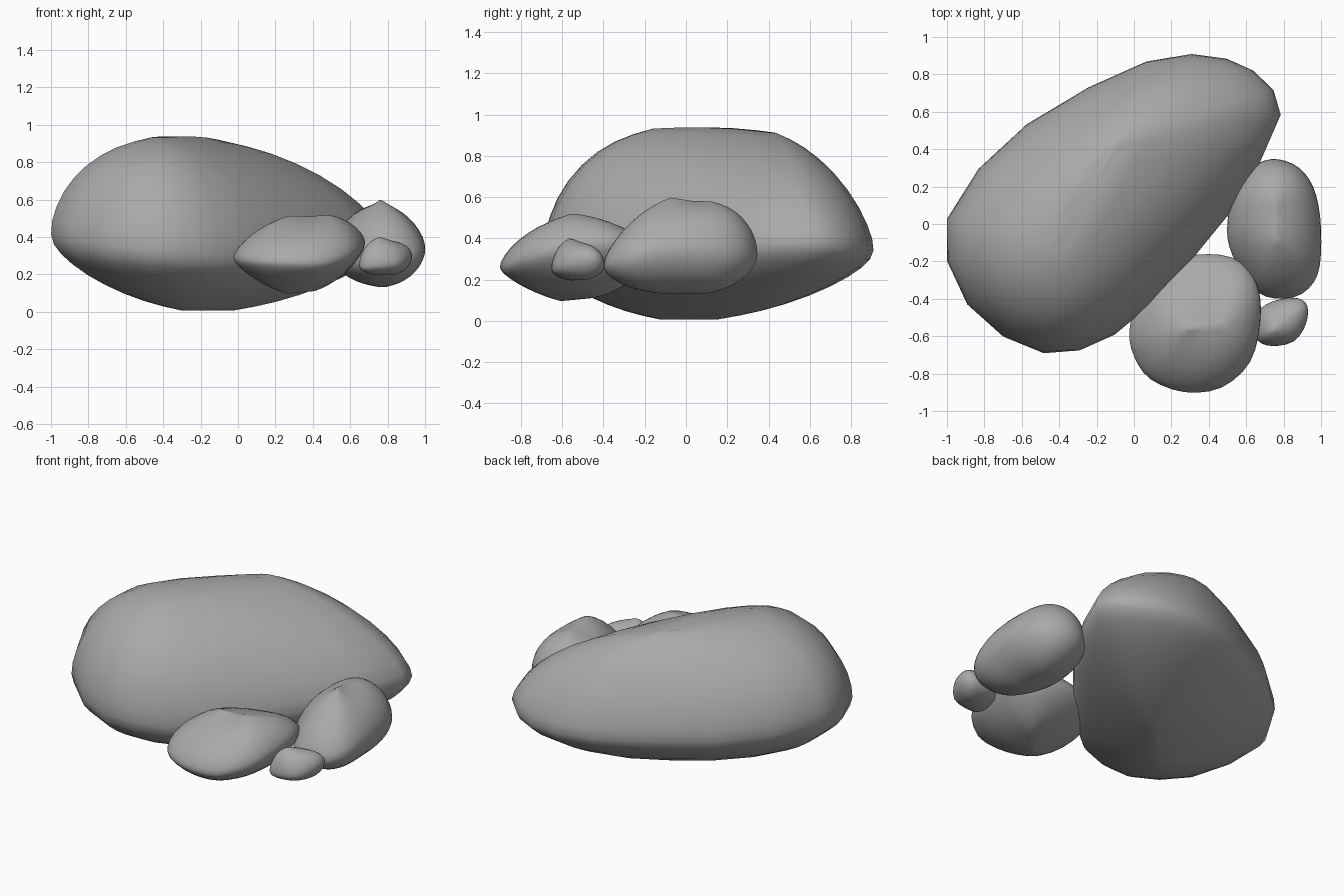
import bpy, bmesh, math
from mathutils import Vector

cube = bpy.data.objects.get("Cube")
if cube:
    bpy.data.objects.remove(cube)

stone = bpy.data.materials.new("stone_grey")
stone.use_nodes = True
GREY = (0.4, 0.4, 0.4, 1)
stone.diffuse_color = GREY
stone.node_tree.nodes["Principled BSDF"].inputs["Base Color"].default_value = GREY


def smooth_loop(points, steps):
    """Closed Catmull-Rom curve through the points."""
    pts = [Vector(p) for p in points]
    n, out = len(pts), []
    for i in range(n):
        a, b, c, d = (pts[(i + k) % n] for k in (-1, 0, 1, 2))
        for s in range(steps):
            t = s / steps
            out.append(0.5 * (2 * b + (c - a) * t + (2 * a - 5 * b + 4 * c - d) * t * t
                              + (3 * b - a - 3 * c + d) * t ** 3))
    return out


def ridge_targets(ridge, loop):
    """For each rim point: the ridge point it rises to and the curve power there."""
    a, b = Vector(ridge["start"]), Vector(ridge["end"])
    axis = (b - a).xy
    spans = [q.xy.dot(axis) for q in loop]
    lo, hi = min(spans), max(spans)
    p0, p1 = ridge["power"]
    out = []
    for s in spans:
        t = (s - lo) / (hi - lo)
        t = t * t * (3 - 2 * t)
        q = a.lerp(b, t)
        q.z += 4 * ridge.get("bulge", 0) * t * (1 - t)
        out.append((q, p0 + (p1 - p0) * t))
    return out


def make_rock(name, rim, steps, rows, top, bottom):
    """Rounded stone: a rim swept up to a top ridge and down to a base ridge."""
    loop = smooth_loop(rim, steps)
    up, down = ridge_targets(top, loop), ridge_targets(bottom, loop)
    rings = []
    for k in range(-rows, rows + 1):
        ang = abs(k) / rows * math.radians(84)
        ring = []
        for p, (q, power) in zip(loop, up if k > 0 else down):
            r, h = math.cos(ang) ** (2 / power), math.sin(ang) ** (2 / power)
            xy = q.xy.lerp(p.xy, r)
            ring.append(Vector((xy.x, xy.y, p.z + (q.z - p.z) * h)))
        rings.append(ring)
    # Soften the rim by averaging each profile
    for _ in range(2):
        inner = [[0.5 * v + 0.25 * (u + w) for u, v, w in zip(*trio)]
                 for trio in zip(rings, rings[1:], rings[2:])]
        rings = [rings[0]] + inner + [rings[-1]]

    bm = bmesh.new()
    rings = [[bm.verts.new(v) for v in ring] for ring in rings]
    n = len(loop)
    for low, high in zip(rings, rings[1:]):
        for i in range(n):
            j = (i + 1) % n
            bm.faces.new((low[i], low[j], high[j], high[i]))
    caps = [bm.faces.new(rings[0]), bm.faces.new(rings[-1])]
    bmesh.ops.poke(bm, faces=caps)
    bmesh.ops.recalc_face_normals(bm, faces=bm.faces)
    for f in bm.faces:
        f.smooth = True
    mesh = bpy.data.meshes.new(name)
    bm.to_mesh(mesh)
    bm.free()
    mesh.materials.append(stone)
    obj = bpy.data.objects.new(name, mesh)
    bpy.context.collection.objects.link(obj)


# Large boulder, steep at the front right and sloping down to the back left
make_rock("large_boulder", [
    (-1.01, .03, .4), (-.84, .3, .38), (-.58, .54, .36), (-.245, .74, .35),
    (.07, .88, .34), (.315, .92, .33), (.505, .895, .33), (.65, .83, .34),
    (.76, .725, .36), (.8, .59, .37), (.68, .315, .36), (.51, .04, .33),
    (.305, -.21, .3), (.105, -.43, .28), (-.1, -.6, .28), (-.29, -.685, .3),
    (-.485, -.7, .31), (-.705, -.61, .33), (-.9, -.435, .36), (-1.01, -.2, .4)],
    1, 9,
    dict(start=(-.41, -.1, .935), end=(-.12, .41, .915), power=(1.97, 1.55), bulge=.015),
    dict(start=(-.27, -.1, .005), end=(-.06, .12, .005), power=(1.5, 1.48)))

# Flat round stone at the front
make_rock("front_stone", [
    (-.03, -.57, .29), (.025, -.36, .29), (.2, -.195, .3), (.4, -.155, .31),
    (.57, -.195, .34), (.665, -.33, .37), (.68, -.52, .36), (.625, -.74, .31),
    (.47, -.88, .26), (.27, -.905, .26), (.085, -.835, .27), (-.005, -.71, .28)],
    3, 9,
    dict(start=(.29, -.56, .515), end=(.47, -.55, .52), power=(1.45, 1.7), bulge=-.01),
    dict(start=(.27, -.6, .095), end=(.4, -.46, .11), power=(1.35, 1.5)))

# Upright oval stone on the left side
make_rock("side_stone", [
    (.73, .35, .32), (.85, .325, .32), (.94, .24, .33), (.99, .1, .34),
    (1.005, -.1, .34), (.985, -.275, .31), (.905, -.375, .28), (.79, -.405, .27),
    (.67, -.375, .27), (.565, -.25, .28), (.505, -.12, .3), (.495, .0, .31),
    (.525, .16, .32), (.615, .295, .32)],
    3, 9,
    dict(start=(.76, -.06, .6), end=(.75, .1, .58), power=(1.45, 1.95), bulge=-.01),
    dict(start=(.77, -.1, .132), end=(.78, .08, .132), power=(1.85, 1.8)))

# Pebble beside the front stone
make_rock("pebble", [
    (.645, -.54, .25), (.68, -.445, .26), (.78, -.4, .26), (.88, -.395, .28),
    (.93, -.44, .3), (.92, -.54, .29), (.855, -.63, .26), (.74, -.655, .25),
    (.66, -.625, .24)],
    3, 7,
    dict(start=(.76, -.56, .4), end=(.82, -.51, .378), power=(1.8, 2)),
    dict(start=(.75, -.55, .196), end=(.83, -.5, .198), power=(1.9, 1.9)))
